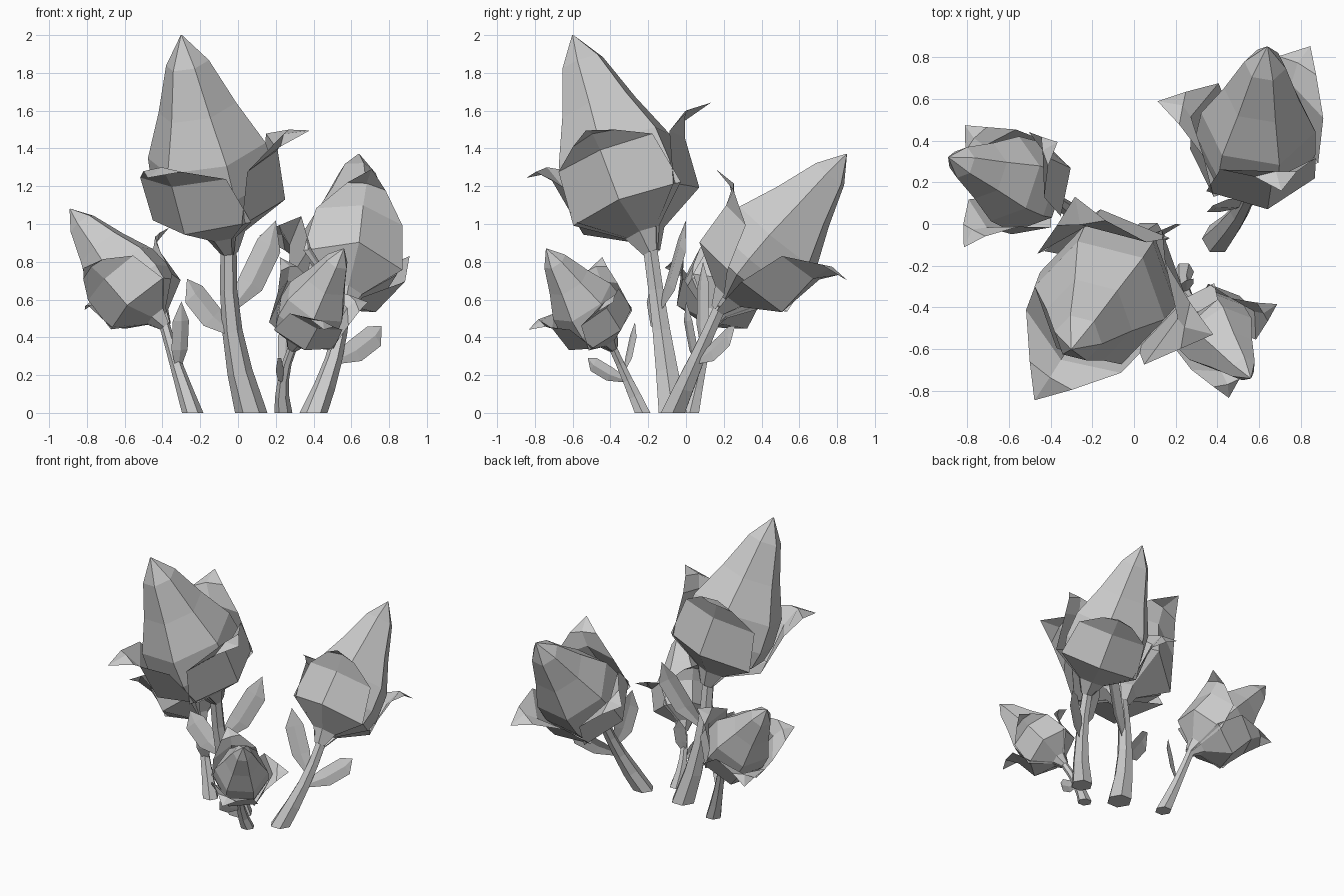
import bpy
import math
from mathutils import Vector

cube = bpy.data.objects.get("Cube")
if cube:
    bpy.data.objects.remove(cube, do_unlink=True)

grey = bpy.data.materials.new("plain_grey")
grey.use_nodes = True
tone = (0.6, 0.6, 0.6, 1)
grey.diffuse_color = tone
grey.node_tree.nodes["Principled BSDF"].inputs["Base Color"].default_value = tone


def make(name, verts, faces):
    mesh = bpy.data.meshes.new(name)
    mesh.from_pydata(verts, [], faces)
    mesh.materials.append(grey)
    mesh.update()
    obj = bpy.data.objects.new(name, mesh)
    bpy.context.collection.objects.link(obj)


def around(axis, hint, angle):
    """Unit vector across the axis, turned by an angle away from the hint."""
    axis = axis.normalized()
    ahead = (hint - axis * hint.dot(axis)).normalized()
    angle = math.radians(angle)
    return ahead * math.cos(angle) + axis.cross(ahead) * math.sin(angle)


def loft(name, centres, radii, axes, hint, sides=6):
    """Faceted closed tube through rings."""
    verts, faces = [], []
    for centre, radius, axis in zip(centres, radii, axes):
        for i in range(sides):
            verts.append(centre + around(axis, hint, 360 * i / sides) * radius)
    for start in range(0, len(verts) - sides, sides):
        for i in range(sides):
            a, b = start + i, start + (i + 1) % sides
            faces.append((a, b, b + sides, a + sides))
    faces.append(range(sides)[::-1])
    faces.append(range(len(verts) - sides, len(verts)))
    make(name, verts, faces)


def strip(name, rows, tip):
    """Sheet three points wide that ends in one point."""
    verts = [point for row in rows for point in row] + [tip]
    faces = []
    for start in range(0, len(verts) - 1, 3):
        for a in (start, start + 1):
            if a + 4 < len(verts):
                faces.append((a, a + 1, a + 4, a + 3))
            else:
                faces.append((a, a + 1, len(verts) - 1))
    make(name, verts, faces)


def stem(name, curve, width):
    steps = [i / 4 for i in range(5)]
    points = [curve(t) for t in steps]
    # The foot is cut level with the ground
    axes = [Vector((0, 0, 1))] + [curve(t + 0.1) - curve(t - 0.1) for t in steps[1:]]
    radii = [width * (0.5 + 0.5 * (1 - t) ** 2) for t in steps]
    loft(name, points, radii, axes, Vector((1, 0, 0)))


# Bud rings: height along the axis, radius
BUD = ((0.05, 0.15), (0.2, 0.85), (0.3, 0.92), (0.46, 0.88),
       (0.66, 0.58), (0.87, 0.32), (1, 0.01))


def bud(name, neck, axis, radius, hint):
    loft(name, [neck + axis * h for h, r in BUD], [r * radius for h, r in BUD],
         [axis] * len(BUD), hint)


# Petal rows: height along the axis, radius, half angle
PETAL = ((-0.02, 0.13, 62), (0.07, 0.3, 62), (0.19, 0.98, 60), (0.42, 1.03, 46))


def petal(name, neck, axis, radius, hint, turn, rise):
    rows = []
    for height, reach, spread in PETAL:
        rows.append([neck + axis * height + around(axis, hint, turn + side) * reach * radius
                     for side in (-spread, 0, spread)])
    # Narrow tip curled outwards
    outward = around(axis, hint, turn) * radius
    across = around(axis, hint, turn + 90) * radius * 0.33
    tip = neck + axis * rise + outward * 1.56
    bend = neck + axis * (rise - 0.02) + outward * 1.17
    rows.append([bend - across, bend + axis * 0.02, bend + across])
    strip(name, rows, tip)


def leaf(name, base, tip, width):
    run = tip - base
    side = run.cross(Vector((0.5, -1, 0.3))).normalized() * width
    fold = side.cross(run).normalized() * width * 0.2
    rows = []
    # The blade leaves the stem sideways, then turns up
    for t, out, w in ((0, 0, 0.2), (0.3, 0.45, 0.85), (0.72, 0.85, 0.85)):
        point = base + Vector((run.x * out, run.y * out, run.z * t))
        rows.append([point - side * w, point + fold * w, point + side * w])
    strip(name, rows, tip)


def flower(name, foot, sway, neck, top, hint, leaf_tips):
    foot, neck, hint = Vector((*foot, 0)), Vector(neck), Vector(hint)
    axis = Vector(top) - neck
    size = axis.length
    bend = foot.lerp(neck, 0.5) + Vector((sway, 0, 0))

    def curve(t):
        return foot.lerp(bend, t).lerp(bend.lerp(neck, t), t)

    stem(name + "_stem", curve, size * 0.07)
    bud(name + "_bud", neck, axis, size * 0.3, hint)
    for label, turn, rise in (("first", 0, 0.49), ("second", 111, 0.53), ("third", -111, 0.53)):
        petal(f"{name}_{label}_petal", neck, axis, size * 0.3, hint, turn, rise)
    for label, t, tip in zip(("lower", "upper"), (0.48, 0.62), leaf_tips):
        leaf(f"{name}_{label}_leaf", curve(t), Vector(tip), size * 0.07)


# Foot, sideways sway, neck, bud tip, first petal direction, leaf tips
flower("tall_flower", (0.07, -0.07), -0.08, (-0.05, -0.19, 0.87), (-0.3, -0.6, 2),
       (4, -1, 0.5), ((-0.27, -0.18, 0.71), (0.2, 0, 1.02)))
flower("back_flower", (0.4, -0.07), 0.05, (0.56, 0.18, 0.56), (0.64, 0.85, 1.37),
       (-1, 0.2, 0), ((0.76, 0.26, 0.46), (0.38, 0.09, 0.8)))
flower("side_flower", (-0.24, 0.02), -0.01, (-0.39, 0.13, 0.47), (-0.89, 0.32, 1.08),
       (-0.7, 1, -0.9), ((-0.3, 0, 0.59),))
flower("small_flower", (0.24, -0.23), -0.05, (0.29, -0.39, 0.35), (0.56, -0.74, 0.87),
       (5, 3, 0), ((0.21, -0.52, 0.29), (0.25, -0.27, 0.48)))
